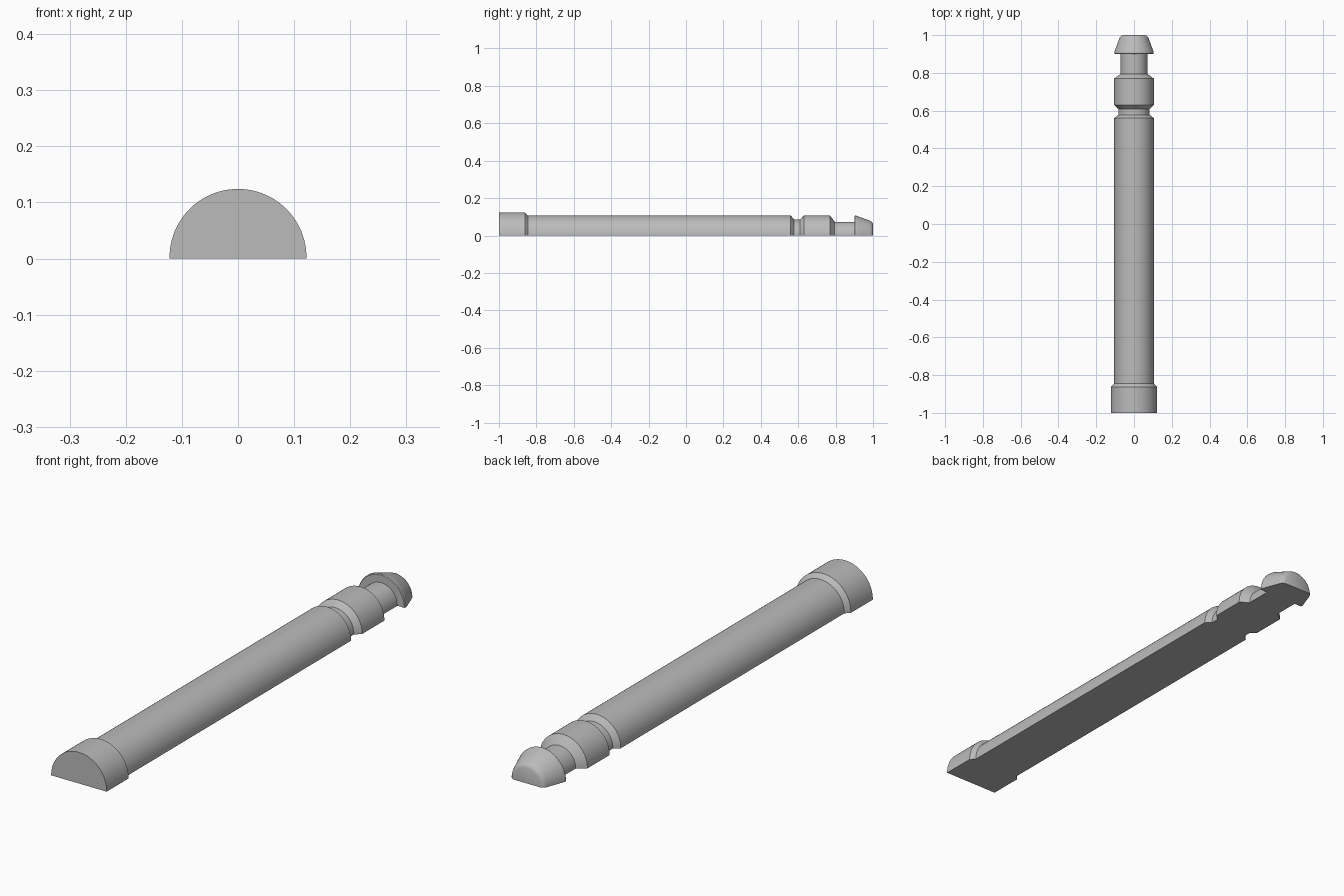
import bpy, bmesh, math

cube = bpy.data.objects.get("Cube")
if cube:
    bpy.data.objects.remove(cube, do_unlink=True)

grey = bpy.data.materials.new("plain grey")
grey.use_nodes = True
colour = (0.5, 0.5, 0.5, 1)
grey.diffuse_color = colour
grey.node_tree.nodes["Principled BSDF"].inputs["Base Color"].default_value = colour

SEGMENTS = 48
SKIRT = 0.002  # short straight wall under the half round

# Half-round pin outline: (position along y, radius)
profile = [
    (-1.0, 0.122), (-0.862, 0.122), (-0.845, 0.105),            # collar
    (0.56, 0.105), (0.578, 0.083), (0.61, 0.083), (0.63, 0.105),  # shaft and groove
    (0.77, 0.105), (0.795, 0.071), (0.9, 0.071),                # band and neck
    (0.9, 0.101), (0.903, 0.104), (0.91, 0.104), (0.916, 0.102),  # head rim
    (0.982, 0.078), (0.99, 0.074), (0.996, 0.068), (1.0, 0.06),  # tapered nose
]


def half_ring(bm, y, r):
    """One D-shaped cross-section, standing on the ground."""
    points = [(r, 0)]
    for i in range(SEGMENTS + 1):
        a = math.pi * i / SEGMENTS
        points.append((r * math.cos(a), SKIRT + r * math.sin(a)))
    points.append((-r, 0))
    return [bm.verts.new((x, y, z)) for x, z in points]


# Loft the sections and close both ends
bm = bmesh.new()
rings = [half_ring(bm, y, r) for y, r in profile]
for a, b in zip(rings, rings[1:]):
    for i in range(len(a)):
        j = (i + 1) % len(a)
        bm.faces.new((a[i], a[j], b[j], b[i]))
bm.faces.new(rings[0])
bm.faces.new(rings[-1])
bmesh.ops.recalc_face_normals(bm, faces=bm.faces)

mesh = bpy.data.meshes.new("half_round_pin")
bm.to_mesh(mesh)
bm.free()
mesh.materials.append(grey)
pin = bpy.data.objects.new("half_round_pin", mesh)
bpy.context.collection.objects.link(pin)

bpy.ops.object.select_all(action="DESELECT")
pin.select_set(True)
bpy.context.view_layer.objects.active = pin
bpy.ops.object.shade_smooth_by_angle(angle=math.radians(30))
